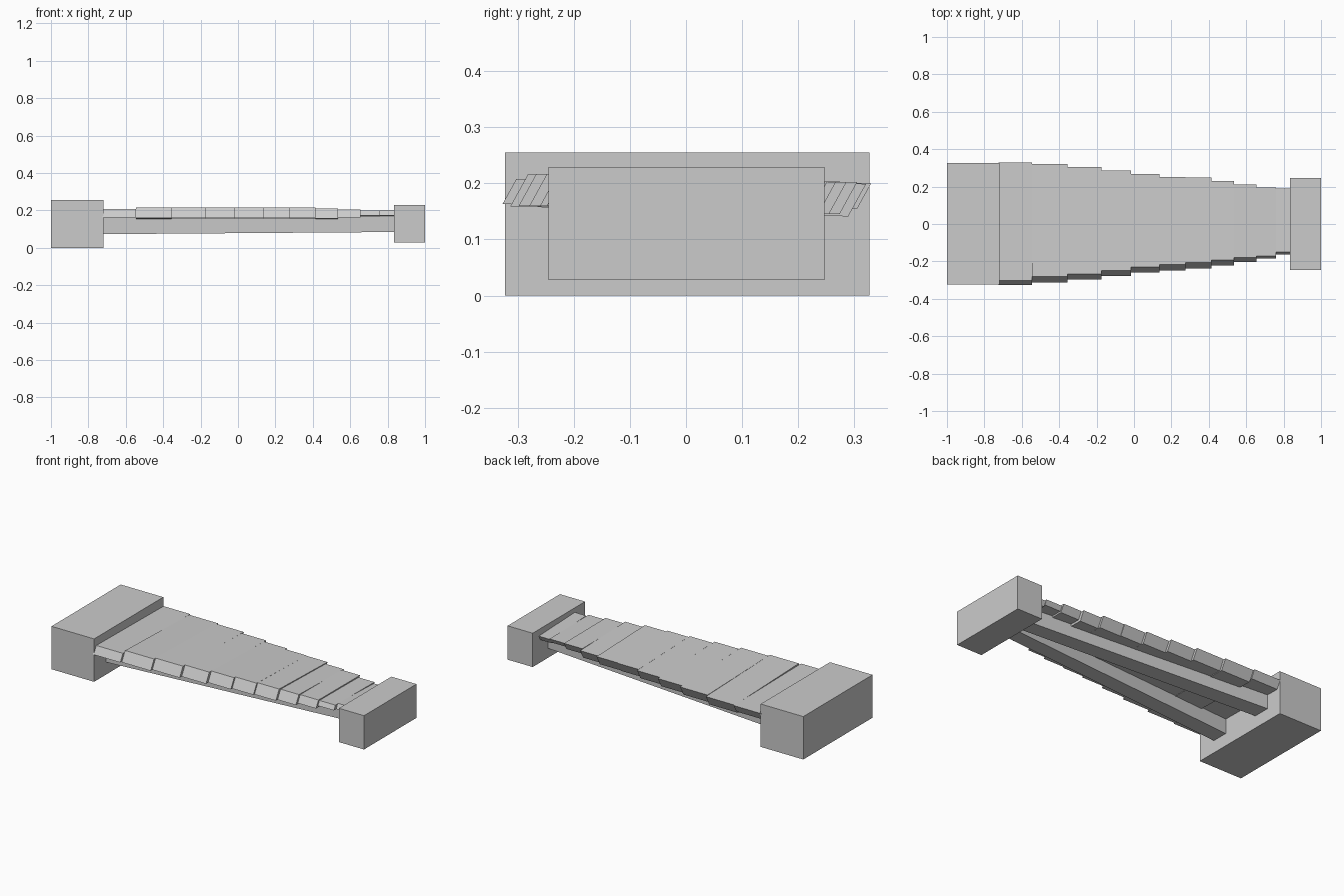
import bpy

# hexahedron builder: a bottom loop and a top loop of four points
def prism(name, bottom, top):
    me = bpy.data.meshes.new(name)
    faces = [(3, 2, 1, 0), (4, 5, 6, 7)]
    faces += [(i, (i + 1) % 4, (i + 1) % 4 + 4, i + 4) for i in range(4)]
    me.from_pydata(bottom + top, [], faces)
    ob = bpy.data.objects.new(name, me)
    bpy.context.collection.objects.link(ob)
    return ob

def block(name, x0, x1, y0, y1, z0, z1):
    ring = [(x0, y0), (x1, y0), (x1, y1), (x0, y1)]
    prism(name, [(x, y, z0) for x, y in ring], [(x, y, z1) for x, y in ring])

# end blocks
block("large_end_block", -1, -0.72, -0.323, 0.327, 0, 0.255)
block("small_end_block", 0.835, 1, -0.245, 0.247, 0.028, 0.229)

# two converging rails under the planks
for name, yl0, yl1, yr0, yr1 in (("front_rail", -0.213, -0.115, -0.085, 0.0),
                                 ("back_rail", 0.13, 0.23, 0.01, 0.10)):
    xl, xr = -0.76, 0.88
    ring = [(xl, yl0), (xr, yr0), (xr, yr1), (xl, yl1)]
    zb = [0.073, 0.085, 0.085, 0.073]
    prism(name, [(x, y, z) for (x, y), z in zip(ring, zb)],
          [(x, y, 0.17) for x, y in ring])

# planks: right end x, front y, back y, front top z, back top z, thickness
planks = [
    (-0.545, -0.327, 0.330, 0.208, 0.200, 0.045),
    (-0.355, -0.313, 0.321, 0.217, 0.199, 0.058),
    (-0.175, -0.298, 0.305, 0.217, 0.202, 0.057),
    (-0.015, -0.279, 0.286, 0.217, 0.202, 0.057),
    (0.135, -0.260, 0.267, 0.217, 0.202, 0.057),
    (0.275, -0.248, 0.252, 0.217, 0.203, 0.057),
    (0.415, -0.238, 0.248, 0.216, 0.203, 0.057),
    (0.535, -0.221, 0.230, 0.210, 0.199, 0.052),
    (0.655, -0.203, 0.210, 0.205, 0.203, 0.042),
    (0.760, -0.185, 0.196, 0.199, 0.196, 0.026),
    (0.840, -0.164, 0.190, 0.202, 0.190, 0.028),
]
x0 = -0.725
for i, (x1, yf, yb, zf, zb, t) in enumerate(planks):
    lean = t * 0.55
    bottom = [(x0, yf, zf - t), (x1, yf, zf - t),
              (x1, yb - lean, zb - t), (x0, yb - lean, zb - t)]
    top = [(x0, yf + lean, zf), (x1, yf + lean, zf), (x1, yb, zb), (x0, yb, zb)]
    prism(f"plank_{i + 1}", bottom, top)
    x0 = x1
